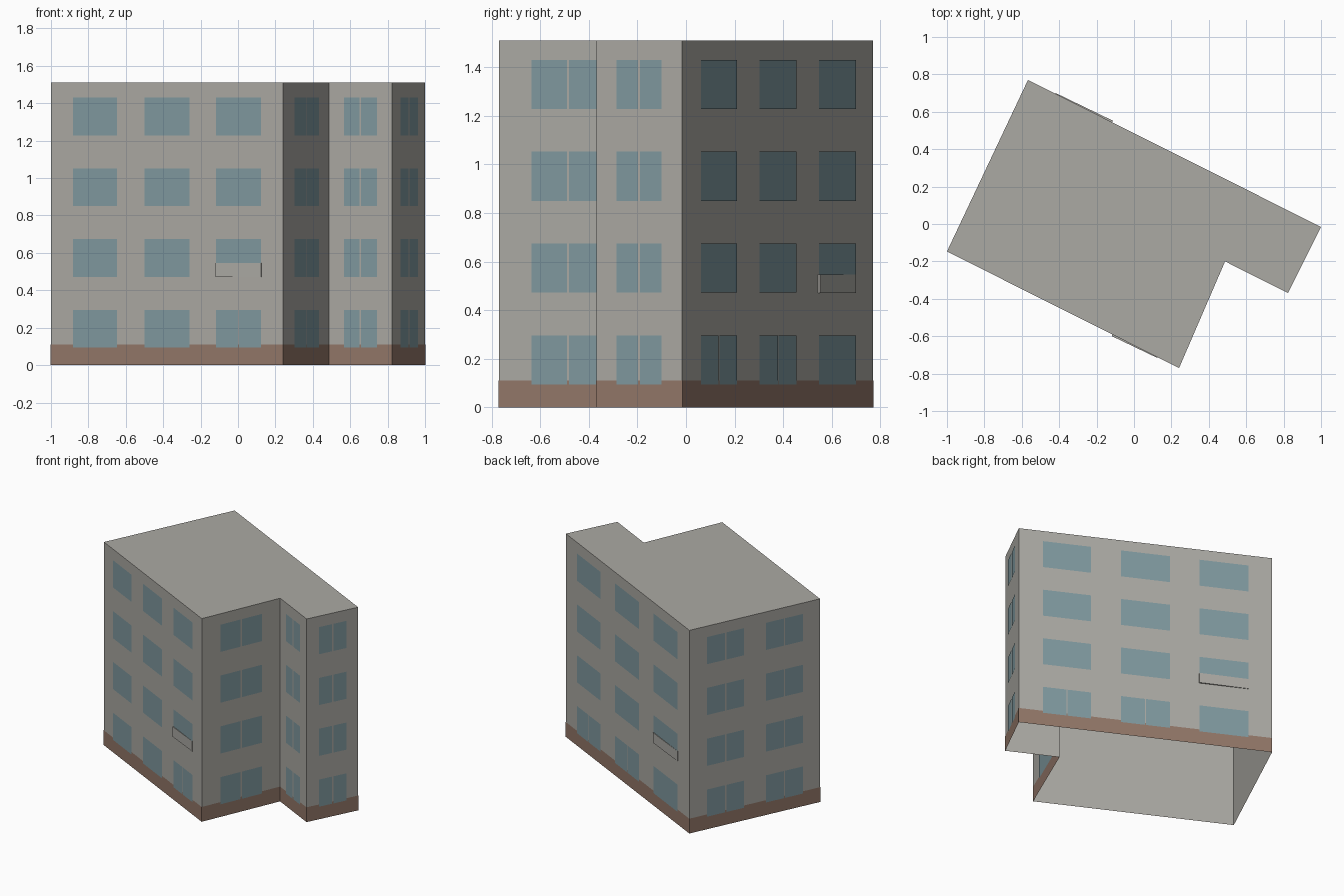
import bpy
import bmesh
from mathutils import Vector

cube = bpy.data.objects.get("Cube")
if cube:
    bpy.data.objects.remove(cube, do_unlink=True)


def material(name, colour):
    mat = bpy.data.materials.new(name)
    mat.use_nodes = True
    mat.diffuse_color = (*colour, 1)
    mat.node_tree.nodes["Principled BSDF"].inputs["Base Color"].default_value = (*colour, 1)
    return mat


GREY = material("wall_grey", (0.41, 0.40, 0.37))
BROWN = material("plinth_brown", (0.29, 0.185, 0.14))
GLASS = material("window_blue", (0.215, 0.32, 0.35))

HEIGHT, PLINTH = 1.51, 0.11
# Footprint, counter-clockwise seen from above
CORNERS = [Vector(p) for p in [(-1, -0.147), (0.241, -0.77), (0.487, -0.2),
                               (0.823, -0.369), (1, -0.016), (-0.567, 0.77)]]
FRONT, RECESS, WING_FRONT, WING_END, BACK, SIDE = range(6)
FLOORS = [0.094 + 0.378 * i for i in range(4)]
WINDOW_HEIGHT = 0.202


def wall_frame(wall):
    """Start point, direction, outward normal and length of a wall."""
    a, b = CORNERS[wall], CORNERS[(wall + 1) % len(CORNERS)]
    d = (b - a).normalized()
    return a, d, Vector((d.y, -d.x)), (b - a).length


def on_wall(wall, s, z, out):
    a, d, n, _ = wall_frame(wall)
    return (*(a + d * s + n * out), z)


def add_object(name, bm, mat):
    mesh = bpy.data.meshes.new(name)
    bm.to_mesh(mesh)
    bm.free()
    mesh.materials.append(mat)
    obj = bpy.data.objects.new(name, mesh)
    bpy.context.collection.objects.link(obj)


def wall_band(bm, outline, top):
    """Upright faces along a closed outline; returns the upper vertices."""
    low = [bm.verts.new((*p, 0)) for p in outline]
    high = [bm.verts.new((*p, top)) for p in outline]
    for i in range(len(outline)):
        j = (i + 1) % len(outline)
        bm.faces.new((low[i], low[j], high[j], high[i]))
    return high


def grown(out):
    """Footprint with mitred corners, pushed outward."""
    points = []
    for i, p in enumerate(CORNERS):
        n1, n2 = wall_frame(i - 1 if i else len(CORNERS) - 1)[2], wall_frame(i)[2]
        points.append(p + (n1 + n2) * out / (1 + n1.dot(n2)))
    return points


# Shell with a roof and an open underside
bm = bmesh.new()
bm.faces.new(wall_band(bm, CORNERS, HEIGHT))
add_object("walls_and_roof", bm, GREY)

# Plinth band around the base
bm = bmesh.new()
wall_band(bm, grown(0.0015), PLINTH)
add_object("plinth", bm, BROWN)


# Windows: columns as fractions of the wall length
def windows(name, wall, columns, is_double):
    bm = bmesh.new()
    length = wall_frame(wall)[3]
    for floor, z in enumerate(FLOORS):
        for col, (f0, f1) in enumerate(columns):
            s0, s1 = f0 * length, f1 * length
            mid, gap = (s0 + s1) / 2, is_double(floor, col) / 2
            panes = [(s0, mid - gap), (mid + gap, s1)] if gap else [(s0, s1)]
            for p, q in panes:
                rect = [(p, z), (q, z), (q, z + WINDOW_HEIGHT), (p, z + WINDOW_HEIGHT)]
                bm.faces.new([bm.verts.new(on_wall(wall, s, h, 0.003)) for s, h in rect])
    add_object(name, bm, GLASS)


def always(floor, col):
    return 0.01


def front_door(floor, col):
    return 0.006 if floor == 0 and col == 2 else 0


def back_doors(floor, col):
    return 0.006 if floor == 0 and col < 2 else 0


THREE = [(0.095, 0.285), (0.403, 0.597), (0.713, 0.907)]
ONE = [(0.238, 0.765)]
windows("front_windows", FRONT, THREE, front_door)
windows("back_windows", BACK, THREE, back_doors)
windows("side_windows", SIDE, [(0.135, 0.417), (0.586, 0.868)], always)
windows("recess_windows", RECESS, ONE, always)
windows("wing_front_windows", WING_FRONT, ONE, always)
windows("wing_end_windows", WING_END, ONE, always)


# Thin tapered panels across the lower part of one window per long side
def panel(name, wall, thick_start, thick_end):
    bm = bmesh.new()
    length = wall_frame(wall)[3]
    s0, s1 = THREE[2][0] * length, THREE[2][1] * length
    plan = [(s0, 0), (s0, thick_start), (s1, thick_end), (s1, 0)]
    low, high = [[bm.verts.new(on_wall(wall, s, z, out)) for s, out in plan]
                 for z in (0.471, 0.546)]
    bm.faces.new(low)
    bm.faces.new(high)
    for i in range(4):
        j = (i + 1) % 4
        bm.faces.new((low[i], low[j], high[j], high[i]))
    bmesh.ops.recalc_face_normals(bm, faces=bm.faces[:])
    add_object(name, bm, GREY)


panel("front_panel", FRONT, 0.009, 0.004)
panel("back_panel", BACK, 0.009, 0.004)
